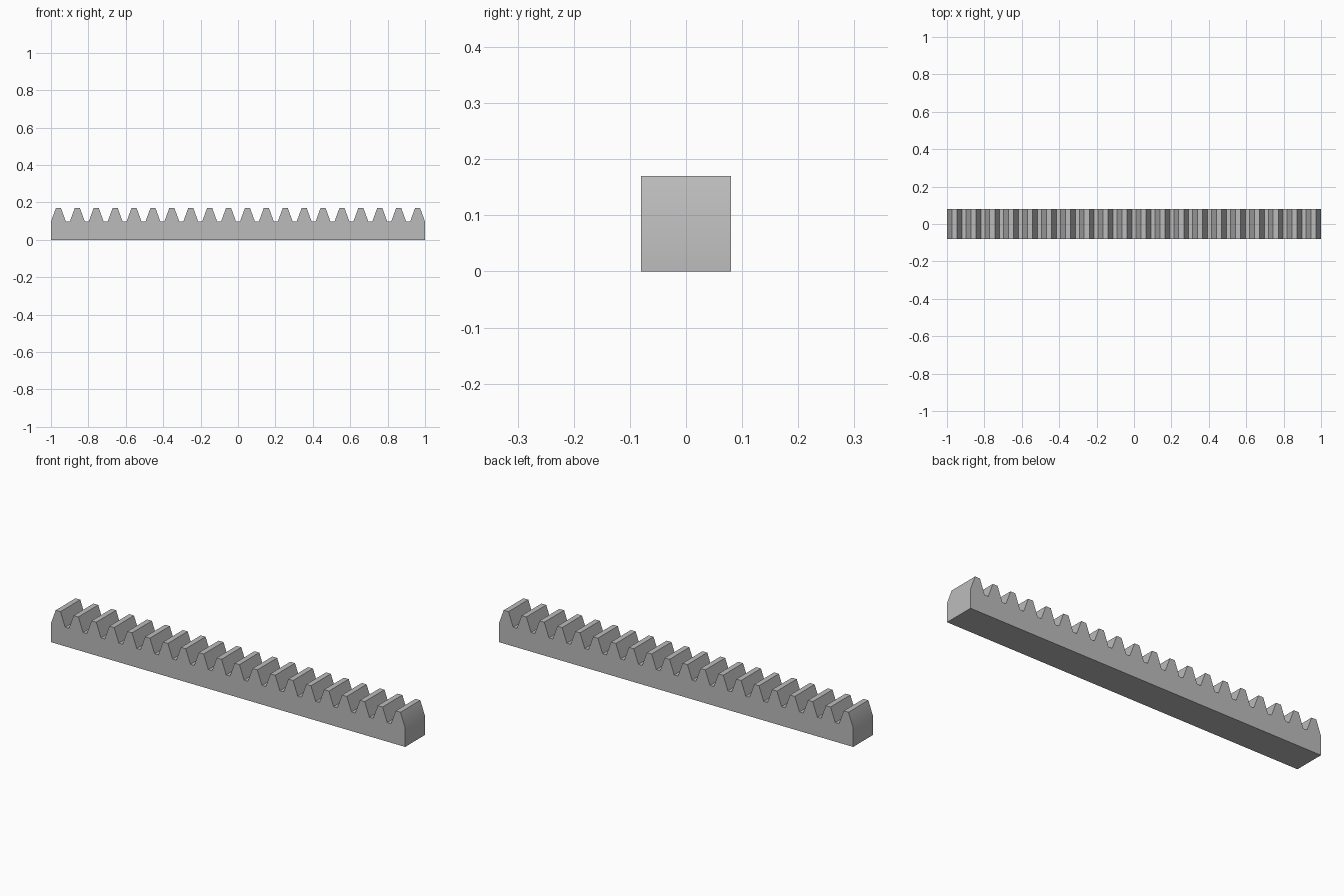
import bpy, bmesh, math

cube = bpy.data.objects.get("Cube")
if cube:
    bpy.data.objects.remove(cube, do_unlink=True)

# Rack proportions: standard 20 degree teeth, root edges flush with the bar ends
TEETH = 20
LENGTH, DEPTH, HEIGHT = 2.0, 0.16, 0.17
slope = math.tan(math.radians(20))
root_ratio = 0.5 + 2 * 1.25 / math.pi * slope      # root width over pitch
pitch = LENGTH / (TEETH - 1 + root_ratio)
module = pitch / math.pi
root_z = HEIGHT - 2.25 * module
half_root = pitch * root_ratio / 2
half_tip = pitch / 4 - module * slope

# Side profile: base corners, then the row of teeth from right to left
profile = [(-LENGTH / 2, 0), (LENGTH / 2, 0)]
for i in reversed(range(TEETH)):
    cx = (i - (TEETH - 1) / 2) * pitch
    profile += [(cx + half_root, root_z), (cx + half_tip, HEIGHT),
                (cx - half_tip, HEIGHT), (cx - half_root, root_z)]

# Extrude the profile through the depth
bm = bmesh.new()
face = bm.faces.new([bm.verts.new((x, -DEPTH / 2, z)) for x, z in profile])
result = bmesh.ops.extrude_face_region(bm, geom=[face], use_keep_orig=True)
moved = [v for v in result["geom"] if isinstance(v, bmesh.types.BMVert)]
bmesh.ops.translate(bm, verts=moved, vec=(0, DEPTH, 0))
bmesh.ops.recalc_face_normals(bm, faces=bm.faces[:])
mesh = bpy.data.meshes.new("gear_rack")
bm.to_mesh(mesh)
bm.free()

rack = bpy.data.objects.new("gear_rack", mesh)
bpy.context.collection.objects.link(rack)

# Plain grey metal
grey = bpy.data.materials.new("grey_metal")
grey.use_nodes = True
grey.diffuse_color = (0.5, 0.5, 0.5, 1)
grey.node_tree.nodes["Principled BSDF"].inputs["Base Color"].default_value = (0.5, 0.5, 0.5, 1)
mesh.materials.append(grey)

# Soft bend where the end faces meet the outer flanks, sharp elsewhere
bpy.ops.object.select_all(action="DESELECT")
rack.select_set(True)
bpy.context.view_layer.objects.active = rack
bpy.ops.object.shade_smooth_by_angle(angle=math.radians(30))
